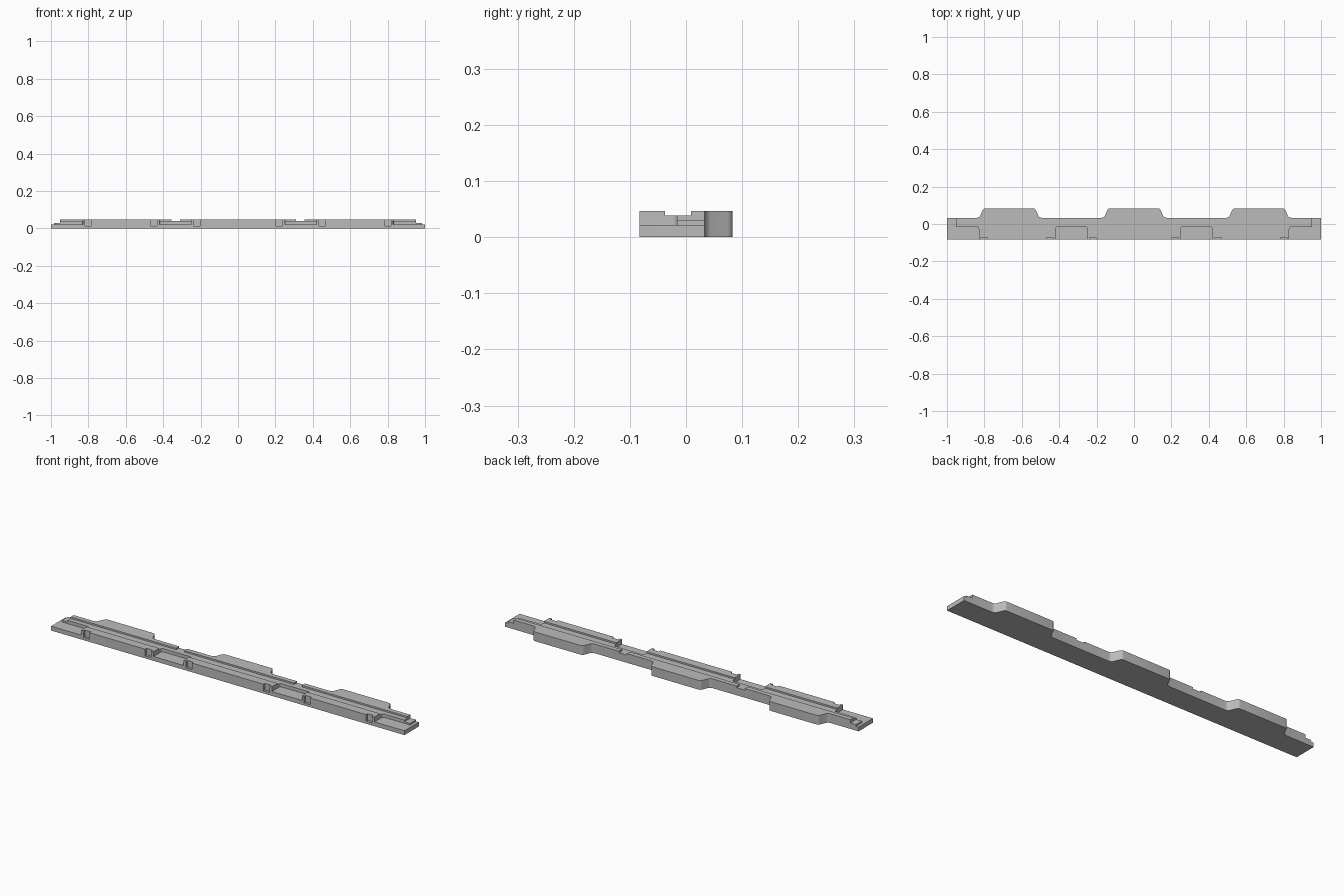
import bpy, bmesh

if "Cube" in bpy.data.objects:
    bpy.data.objects.remove(bpy.data.objects["Cube"], do_unlink=True)

grey = bpy.data.materials.new("plain_grey")
grey.use_nodes = True
grey.diffuse_color = (0.5, 0.5, 0.5, 1)
grey.node_tree.nodes["Principled BSDF"].inputs["Base Color"].default_value = (0.5, 0.5, 0.5, 1)

TOP, GROOVE, STEP, LEDGE = 0.047, 0.039, 0.030, 0.022
FRONT, BACK = -0.083, 0.033
OVER = 0.08


def prism(name, outline, z0, z1, radius=0):
    """Upright solid from a plan outline, with optional rounded vertical edges."""
    bm = bmesh.new()
    base = bm.faces.new([bm.verts.new((x, y, z0)) for x, y in outline])
    res = bmesh.ops.extrude_face_region(bm, geom=[base])
    for v in res["geom"]:
        if isinstance(v, bmesh.types.BMVert):
            v.co.z = z1
    if radius:
        upright = [e for e in bm.edges if abs(e.verts[0].co.z - e.verts[1].co.z) > 1e-4]
        bmesh.ops.bevel(bm, geom=upright, offset=radius, segments=4, profile=0.5, affect="EDGES")
    bmesh.ops.recalc_face_normals(bm, faces=bm.faces)
    mesh = bpy.data.meshes.new(name)
    bm.to_mesh(mesh)
    bm.free()
    mesh.materials.append(grey)
    obj = bpy.data.objects.new(name, mesh)
    bpy.context.collection.objects.link(obj)
    return obj


def cut(x0, x1, y0, y1, z0, radius=0):
    """Remove everything above z0 inside a plan rectangle."""
    tool = prism("cutter", [(x0, y0), (x1, y0), (x1, y1), (x0, y1)], z0, OVER, radius)
    mod = rail.modifiers.new("cut", "BOOLEAN")
    mod.operation = "DIFFERENCE"
    mod.solver = "EXACT"
    mod.object = tool
    bpy.context.view_layer.objects.active = rail
    bpy.ops.object.modifier_apply(modifier=mod.name)
    bpy.data.objects.remove(tool, do_unlink=True)


# Body outline with three flared tabs along the back
flare = [(0.176, BACK), (0.168, 0.034), (0.161, 0.037), (0.156, 0.043),
         (0.143, 0.073), (0.140, 0.078), (0.135, 0.082), (0.128, 0.083)]
outline = [(-1, FRONT), (1, FRONT), (1, BACK)]
for centre in (0.667, 0, -0.667):
    outline += [(centre + x, y) for x, y in flare]
    outline += [(centre - x, y) for x, y in reversed(flare)]
outline.append((-1, BACK))
rail = prism("rail_body", outline, 0, TOP)

# Long groove and gaps in the rear ridge
cut(-1.1, 1.1, -0.037, 0.009, GROOVE)
for side in (-1, 1):
    x = side * 0.333
    cut(x - 0.023, x + 0.023, 0.0, 0.1, GROOVE)

for side in (-1, 1):
    # Stepped ends
    for inner, level in ((0.953, STEP), (0.985, LEDGE)):
        a, b = sorted((side * inner, side * 1.1))
        cut(a, b, -0.1, 0.1, level)
    # Front pockets
    for inner, outer in ((0.25, 0.42), (0.83, 1.1)):
        a, b = sorted((side * inner, side * outer))
        cut(a, b, -0.12, -0.016, LEDGE, 0.01)
    # Small clip notches in the front face
    for x in (0.22, 0.45, 0.80):
        cut(side * x - 0.017, side * x + 0.017, -0.1, -0.071, 0.013)

# Smooth the flares, keep the edges crisp
bpy.ops.object.select_all(action="DESELECT")
rail.select_set(True)
bpy.context.view_layer.objects.active = rail
bpy.ops.object.shade_smooth_by_angle(angle=0.6)
